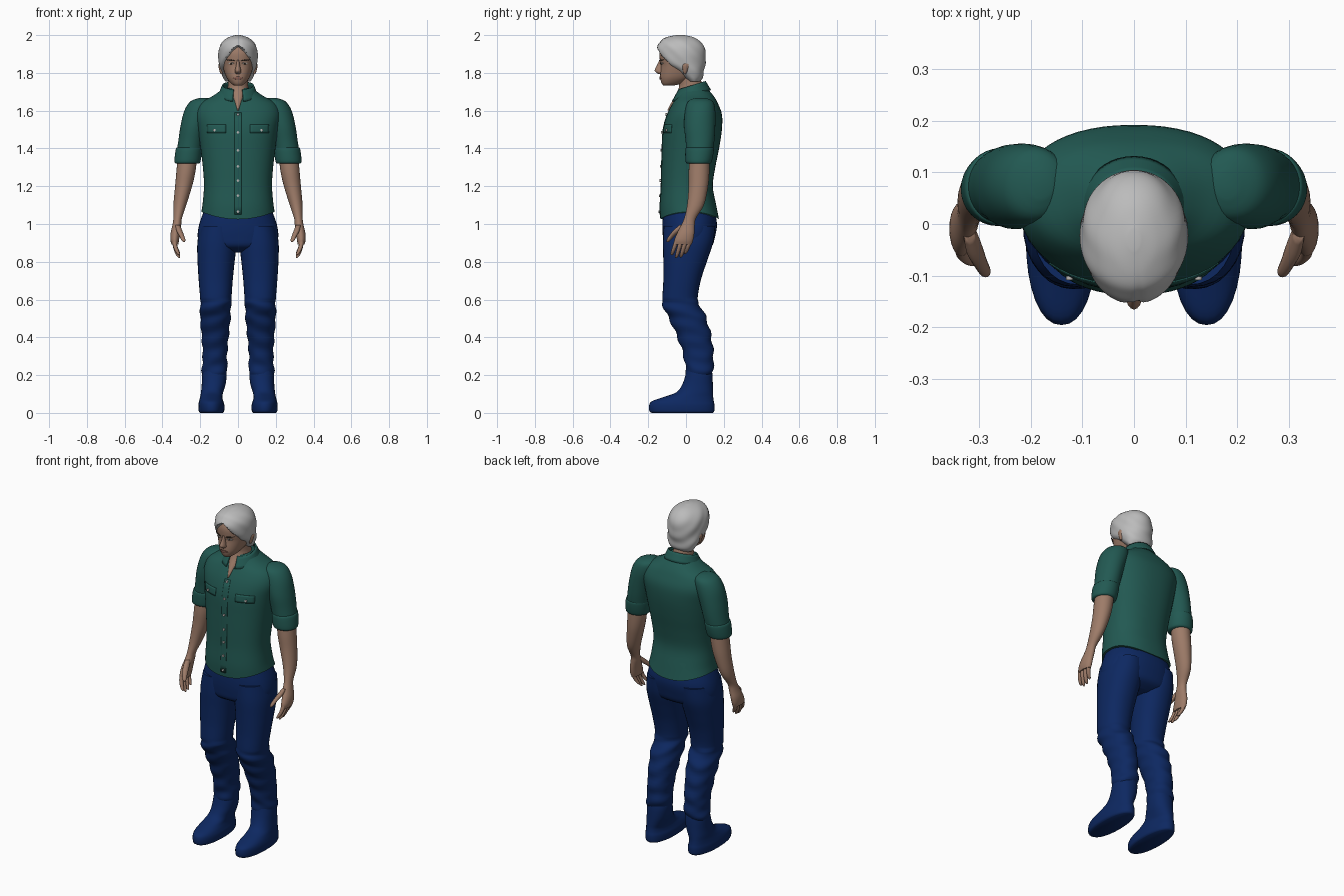
import bpy, bmesh, math
from mathutils import Vector
from mathutils.bvhtree import BVHTree

cube = bpy.data.objects.get("Cube")
if cube:
    bpy.data.objects.remove(cube)


def material(name, r, g, b):
    m = bpy.data.materials.new(name)
    m.use_nodes = True
    m.diffuse_color = (r, g, b, 1)
    m.node_tree.nodes["Principled BSDF"].inputs["Base Color"].default_value = (r, g, b, 1)
    return m


SHIRT = material("teal cotton", .016, .1, .085)
DENIM = material("navy denim", .004, .021, .12)
SKIN = material("skin", .34, .2, .14)
HAIR = material("silver hair", .5, .5, .5)
BUTTON = material("pale button", .5, .48, .46)
LIP = material("lip", .24, .11, .085)
BROW = material("dark brow", .08, .055, .04)
EYE = material("eye white", .5, .48, .45)

made = []


def finish(name, bm, mat):
    bmesh.ops.recalc_face_normals(bm, faces=bm.faces)
    mesh = bpy.data.meshes.new(name)
    bm.to_mesh(mesh)
    obj = bpy.data.objects.new(name, mesh)
    bpy.context.collection.objects.link(obj)
    mesh.materials.append(mat)
    made.append(obj)
    tree = BVHTree.FromBMesh(bm)
    bm.free()
    return obj, tree


def smooth_rows(rows, steps):
    # Catmull-Rom interpolation between measured sections
    out = []
    for i in range(len(rows) - 1):
        a, b, c, d = (rows[max(0, min(len(rows) - 1, i + k))] for k in (-1, 0, 1, 2))
        for s in range(steps):
            t = s / steps
            out.append([q + t / 2 * (r - p + t * (2 * p - 5 * q + 4 * r - e + t * (3 * (q - r) + e - p)))
                        for p, q, r, e in zip(a, b, c, d)])
    return out + [list(rows[-1])]


def loft(name, rows, mat, side=1, sides=32, steps=4, power=2.0, shape=None):
    # each section is (z, x min, x max, y min, y max)
    bm = bmesh.new()
    rings = []
    for z, x0, x1, y0, y1 in smooth_rows(rows, steps):
        ring = []
        for k in range(sides):
            a = math.tau * k / sides
            c, s = (math.copysign(abs(f(a)) ** (2 / power), f(a)) for f in (math.cos, math.sin))
            co = Vector(((x0 + x1 + (x1 - x0) * c) / 2, (y0 + y1 + (y1 - y0) * s) / 2, z))
            if shape:
                co = shape(co)
            ring.append(bm.verts.new((co.x * side, co.y, co.z)))
        rings.append(ring)
    for lo, hi in zip(rings, rings[1:]):
        for k in range(sides):
            n = (k + 1) % sides
            bm.faces.new((lo[k], lo[n], hi[n], hi[k]))
    bm.faces.new(rings[0])
    bm.faces.new(rings[-1])
    return finish(name, bm, mat)


def centred(rows):
    return [(z, -h, h, y0, y1) for z, h, y0, y1 in rows]


def sheet(name, point, nu, nv, mat):
    # grid surface from a function of u, v in 0..1
    bm = bmesh.new()
    g = [[bm.verts.new(point(u / nu, v / nv)) for u in range(nu + 1)] for v in range(nv + 1)]
    for v in range(nv):
        for u in range(nu):
            bm.faces.new((g[v][u], g[v][u + 1], g[v + 1][u + 1], g[v + 1][u]))
    return finish(name, bm, mat)[0]


def front_y(tree, x, z):
    hit = tree.ray_cast(Vector((x, -1, z)), Vector((0, 1, 0)))[0]
    return hit.y if hit else 0


def patch(name, tree, x, z, hx, hz, mat, lift=.003, lens=False, tilt=0):
    # thin detail laid on a front surface
    def point(u, v):
        u, v = 2 * u - 1, 2 * v - 1
        px = x + hx * u
        pz = z + tilt * u + hz * v * (1.02 - u * u if lens else 1)
        return (px, front_y(tree, px, pz) - lift, pz)
    obj = sheet(name, point, 8, 12 if hz > .1 else 4, mat)
    mod = obj.modifiers.new("thickness", "SOLIDIFY")
    mod.thickness = .004
    return obj


# shirt body with a hem that dips at front and back
def hem(co):
    if co.z < 1.1:
        co.z += (1.1 - co.z) * .5 * (abs(co.x) / .19) ** 2
    return co


shirt, shirt_tree = loft("shirt_body", centred([
    (1.025, .194, -.136, .175), (1.1, .188, -.138, .16), (1.2, .18, -.132, .142),
    (1.3, .186, -.13, .155), (1.4, .198, -.127, .175), (1.5, .212, -.122, .19),
    (1.58, .225, -.1, .19), (1.64, .2, -.07, .168), (1.68, .13, -.045, .145),
    (1.72, .075, -.03, .11)]), SHIRT, sides=56, power=2.3, shape=hem)


# open shirt collar
def collar_point(u, v):
    a = math.radians(16 + 328 * u)
    back = (1 - math.cos(a)) / 2
    rx = .106 - .022 * v
    y0, y1 = -.078 + .035 * v, .132 - .028 * v
    z = 1.65 + .06 * back + v * (.062 - .015 * back)
    return (rx * math.sin(a), (y0 + y1) / 2 - (y1 - y0) / 2 * math.cos(a), z)


collar = sheet("shirt_collar", collar_point, 40, 4, SHIRT)
collar.modifiers.new("thickness", "SOLIDIFY").thickness = .008

# placket, pockets and buttons
patch("shirt_placket", shirt_tree, 0, 1.32, .018, .27, SHIRT, .002)


def button(name, x, z):
    bpy.ops.mesh.primitive_cylinder_add(vertices=12, radius=.007, depth=.007,
                                        location=(x, front_y(shirt_tree, x, z) - .005, z),
                                        rotation=(math.pi / 2, 0, 0))
    obj = bpy.context.object
    obj.name = name
    obj.data.materials.append(BUTTON)
    made.append(obj)


for z in (1.58, 1.485, 1.39, 1.305, 1.23, 1.15, 1.065):
    button("shirt_button", 0, z)
for side, label in ((1, "left"), (-1, "right")):
    patch(label + "_pocket_flap", shirt_tree, side * .115, 1.505, .05, .022, SHIRT)
    button(label + "_pocket_button", side * .125, 1.497)

# neck, showing through the open shirt front
loft("neck", centred([
    (1.6, .006, -.1, 0), (1.62, .018, -.09, .04), (1.66, .04, -.068, .08),
    (1.7, .056, -.046, .095), (1.74, .053, -.036, .085), (1.8, .052, -.05, .07)]), SKIN)

# head
head, head_tree = loft("head", centred([
    (1.734, .022, -.12, -.06), (1.745, .038, -.129, -.02), (1.77, .058, -.136, .03),
    (1.8, .071, -.136, .06), (1.84, .082, -.133, .075), (1.865, .085, -.138, .08),
    (1.91, .088, -.139, .085), (1.95, .078, -.12, .07), (1.975, .04, -.08, .03)]),
    SKIN, sides=40, power=2.2)
loft("nose", centred([
    (1.793, .008, -.142, -.11), (1.8, .016, -.155, -.11), (1.813, .016, -.166, -.11),
    (1.84, .01, -.154, -.11), (1.868, .007, -.141, -.11)]), SKIN, sides=16)
patch("lips", head_tree, 0, 1.772, .027, .008, LIP, .004, True)
for side, label in ((1, "left"), (-1, "right")):
    patch(label + "_eye", head_tree, side * .036, 1.851, .014, .005, EYE, .002, True)
    patch(label + "_iris", head_tree, side * .036, 1.851, .005, .005, BROW, .004, True)
    patch(label + "_brow", head_tree, side * .038, 1.867, .022, .004, BROW, .004, True, side * .003)
    loft(label + "_ear", [
        (1.795, .08, .092, -.012, .0), (1.81, .08, .098, -.016, .008),
        (1.84, .08, .104, -.02, .018), (1.855, .08, .098, -.012, .012)], SKIN, side, 16)


# swept hair: tucks into the head along the hairline, with combed ridges
def comb(co):
    edge = 1.9 - (co.y + .14) + .035 * max(0, 1 - abs(co.x) / .05)
    tuck = max(0, min(1, (edge - co.z) / .014)) if co.y < -.02 else 0
    ridge = .014 * math.sin(75 * (co.z + co.y)) - .02 * max(0, 1 - abs(co.x - .01) / .008) * (co.y < -.03)
    k = 1 + ridge - .3 * tuck
    return Vector((co.x * k, -.02 + (co.y + .02) * k, co.z))


loft("hair", centred([
    (1.755, .066, .01, .075), (1.775, .08, -.015, .088), (1.81, .094, -.06, .095),
    (1.85, .101, -.13, .103), (1.9, .104, -.15, .105), (1.94, .097, -.152, .094),
    (1.97, .077, -.133, .07), (1.99, .046, -.1, .035), (2, .012, -.05, -.01)]),
    HAIR, sides=72, steps=6, shape=comb)

# trouser seat
loft("trouser_seat", centred([
    (1.075, .178, -.12, .15), (1, .205, -.125, .164), (.93, .213, -.122, .153),
    (.88, .19, -.11, .135), (.85, .1, -.05, .08)]), DENIM, sides=40, power=2.3)


# cloth folds from the knee down
def folds(co):
    if co.z < .6:
        co.y += .005 * math.sin(70 * co.z + 25 * co.x)
        co.x += .003 * math.sin(85 * co.z + 20 * co.y)
    return co


for side, label in ((1, "left"), (-1, "right")):
    loft(label + "_trouser_leg", [
        (.99, .012, .2, -.118, .155), (.9, .007, .215, -.122, .143), (.8, .018, .214, -.12, .11),
        (.7, .028, .208, -.12, .078), (.6, .035, .2, -.125, .062), (.55, .038, .2, -.116, .085),
        (.5, .04, .2, -.09, .108), (.4, .05, .192, -.045, .135), (.3, .058, .187, -.012, .146),
        (.23, .056, .192, -.002, .143), (.2, .062, .188, .005, .136)],
        DENIM, side, steps=6, power=2.2, shape=folds)
    loft(label + "_boot", [
        (0, .08, .2, -.182, .142), (.01, .073, .208, -.194, .15), (.04, .072, .21, -.195, .151),
        (.062, .078, .206, -.18, .147), (.085, .083, .2, -.115, .144), (.11, .078, .196, -.05, .143),
        (.15, .066, .192, -.02, .142), (.2, .06, .19, -.003, .14), (.24, .064, .186, .005, .135)],
        DENIM, side, power=2.2)

    # sleeve with rolled cuff
    loft(label + "_sleeve", [
        (1.668, .16, .2, .05, .1), (1.65, .13, .25, .012, .142), (1.6, .13, .284, -.005, .155),
        (1.52, .16, .304, -.01, .155), (1.44, .182, .316, -.002, .15), (1.37, .195, .327, .003, .14)],
        SHIRT, side)
    loft(label + "_rolled_cuff", [
        (1.405, .195, .318, .008, .138), (1.4, .19, .328, -.002, .147), (1.365, .193, .334, -.004, .144),
        (1.33, .199, .336, -.002, .136), (1.32, .206, .33, .006, .128)], SHIRT, side)

    # forearm and palm
    loft(label + "_forearm", [
        (1.37, .215, .318, .02, .125), (1.28, .225, .326, .014, .124), (1.2, .243, .333, .014, .117),
        (1.1, .274, .342, .006, .095), (1.03, .297, .342, -.01, .053), (.99, .301, .348, -.028, .046),
        (.95, .308, .357, -.048, .044), (.915, .312, .358, -.062, .038), (.892, .316, .352, -.062, .03)],
        SKIN, side, sides=24)
    # fingers and thumb
    for i, tip in enumerate((.835, .82, .823, .842)):
        y = -.05 + .024 * i
        rows = []
        for t, r in ((0, .012), (.35, .0115), (.7, .0105), (.92, .008), (1, .003)):
            x, cy = .336 - .026 * t * t, y - .026 * t
            rows.append((.91 + (tip - .91) * t, x - r, x + r, cy - r, cy + r))
        loft(label + "_finger", rows, SKIN, side, 12, 3)
    loft(label + "_thumb", [
        (.995, .308, .332, -.035, .005), (.965, .295, .326, -.068, -.025), (.935, .284, .31, -.092, -.062),
        (.915, .278, .3, -.103, -.08), (.904, .282, .29, -.102, -.092)], SKIN, side, 12)

# smooth shading with sharp rims
bpy.ops.object.select_all(action="DESELECT")
for obj in made:
    obj.select_set(True)
bpy.context.view_layer.objects.active = made[0]
bpy.ops.object.shade_smooth_by_angle(angle=math.radians(50))
